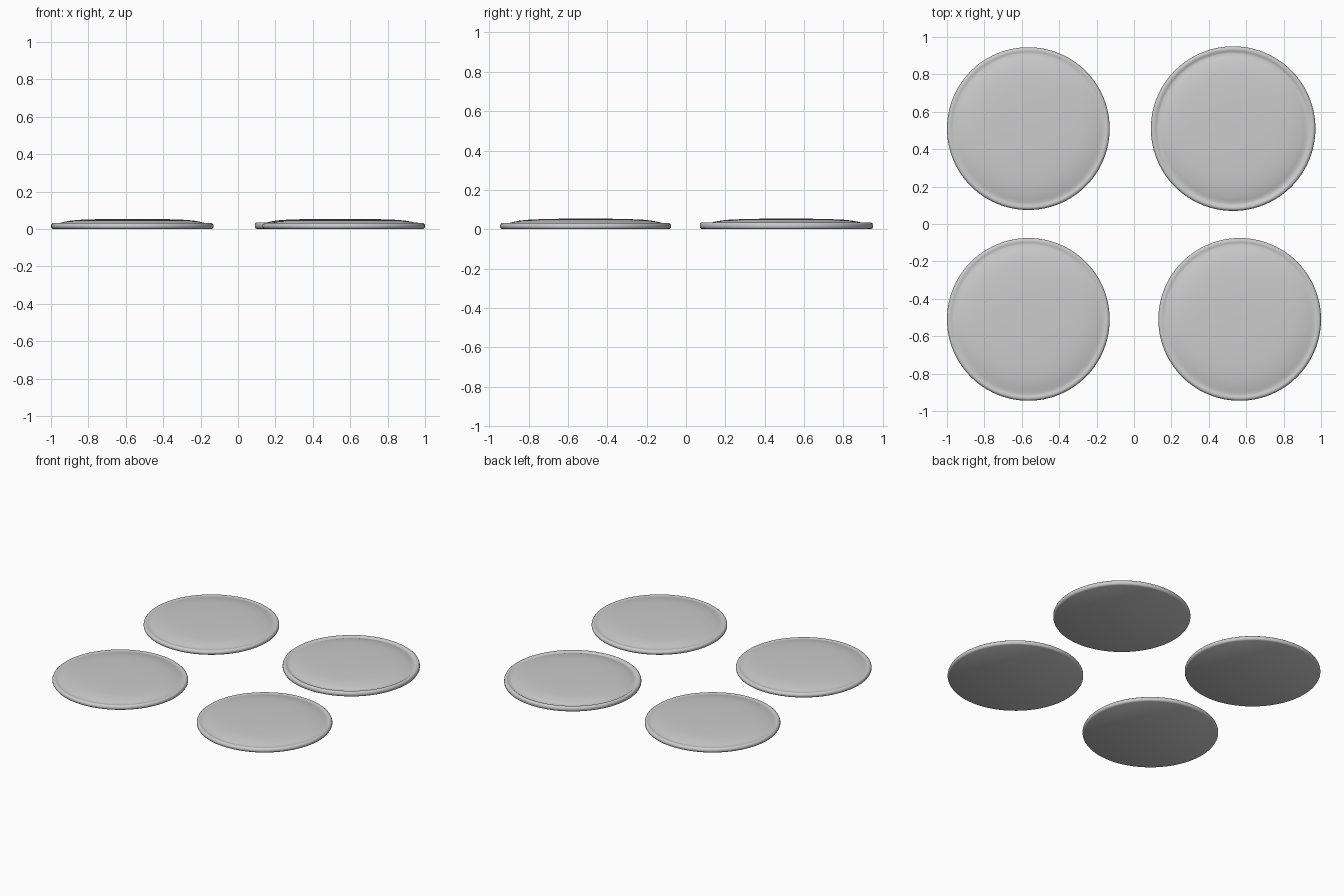
import bpy, bmesh, math

if "Cube" in bpy.data.objects:
    bpy.data.objects.remove(bpy.data.objects["Cube"])

# Half cross-sections (radius, height), from underside centre round to top centre
EDGE = [(0, 0), (0.424, 0), (0.431, 0.004), (0.435, 0.011), (0.435, 0.019),
        (0.432, 0.026), (0.426, 0.031), (0.417, 0.032), (0.409, 0.029), (0.400, 0.029)]
RAISED_EDGE = [(0, 0), (0.428, 0), (0.436, 0.004), (0.440, 0.011), (0.440, 0.022),
               (0.437, 0.030), (0.430, 0.035), (0.420, 0.035), (0.411, 0.029), (0.401, 0.027)]
DOME = [(0.385, 0.033), (0.36, 0.039), (0.33, 0.0445), (0.29, 0.0485),
        (0.22, 0.0515), (0.12, 0.0535), (0, 0.054)]


def disc(name, profile, x, y, steps=96):
    """Spin a half profile into a closed disc."""
    bm = bmesh.new()
    verts = [bm.verts.new((r, 0, z)) for r, z in profile]
    edges = [bm.edges.new(pair) for pair in zip(verts, verts[1:])]
    bmesh.ops.spin(bm, geom=verts + edges, cent=(0, 0, 0), axis=(0, 0, 1),
                   angle=math.tau, steps=steps, use_duplicate=False)
    bmesh.ops.remove_doubles(bm, verts=bm.verts, dist=0.0005)
    bmesh.ops.recalc_face_normals(bm, faces=bm.faces)
    mesh = bpy.data.meshes.new(name)
    bm.to_mesh(mesh)
    bm.free()
    obj = bpy.data.objects.new(name, mesh)
    bpy.context.collection.objects.link(obj)
    obj.location = (x, y, 0)
    bpy.ops.object.select_all(action='DESELECT')
    bpy.context.view_layer.objects.active = obj
    obj.select_set(True)
    bpy.ops.object.shade_smooth_by_angle(angle=math.radians(40))
    return obj


# Three matching domed discs
disc("front_left_disc", EDGE + DOME, -0.565, -0.51)
disc("front_right_disc", EDGE + DOME, 0.565, -0.51)
disc("back_left_disc", EDGE + DOME, -0.565, 0.51)

# Slightly larger disc with a deeper groove
disc("back_right_disc", RAISED_EDGE + DOME, 0.53, 0.51)
